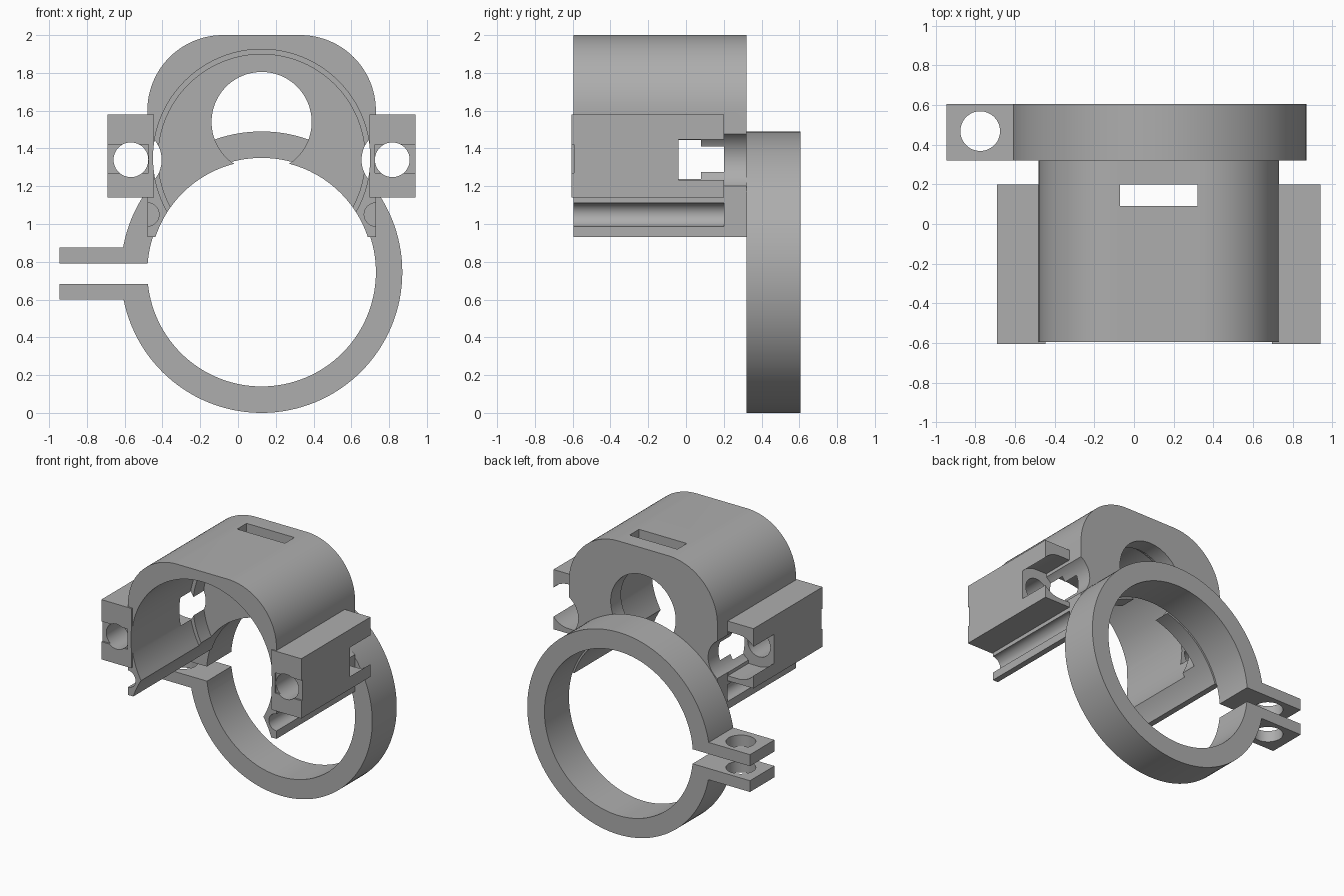
import bpy, math

if "Cube" in bpy.data.objects:
    bpy.data.objects.remove(bpy.data.objects["Cube"], do_unlink=True)

CX = 0.125          # shared symmetry plane of the ring and housing
RING_Z = 0.745      # ring axis height
ARCH_Z = 1.35       # housing cavity axis height

grey = bpy.data.materials.new("plain grey")
grey.use_nodes = True
grey.diffuse_color = (0.42, 0.42, 0.42, 1)
grey.node_tree.nodes["Principled BSDF"].inputs["Base Color"].default_value = (0.42, 0.42, 0.42, 1)


def extrude(name, pts, y0, y1):
    """Extrude an x-z outline along y."""
    n = len(pts)
    verts = [(x, y, z) for y in (y0, y1) for x, z in pts]
    faces = [list(range(n)), list(range(2 * n - 1, n - 1, -1))]
    faces += [[i, i + n, (i + 1) % n + n, (i + 1) % n] for i in range(n)]
    mesh = bpy.data.meshes.new(name)
    mesh.from_pydata(verts, [], faces)
    mesh.materials.append(grey)
    ob = bpy.data.objects.new(name, mesh)
    bpy.context.collection.objects.link(ob)
    return ob


def arc(cx, cz, r, a0, a1, n):
    return [(cx + r * math.cos(math.radians(a0 + (a1 - a0) * i / n)),
             cz + r * math.sin(math.radians(a0 + (a1 - a0) * i / n))) for i in range(n + 1)]


def rod(name, cx, cz, r, y0, y1, n=96):
    return extrude(name, arc(cx, cz, r, 0, 360, n)[:-1], y0, y1)


def box(name, x0, x1, y0, y1, z0, z1):
    return extrude(name, [(x0, z0), (x1, z0), (x1, z1), (x0, z1)], y0, y1)


def combine(ob, tool, operation="DIFFERENCE"):
    tool.hide_render = True
    mod = ob.modifiers.new("bool", "BOOLEAN")
    mod.operation = operation
    mod.solver = "EXACT"
    mod.object = tool
    bpy.context.view_layer.objects.active = ob
    bpy.ops.object.modifier_apply(modifier=mod.name)
    bpy.data.objects.remove(tool, do_unlink=True)


def finish(ob):
    # consistent outward normals come from the boolean; keep edges crisp
    bpy.ops.object.select_all(action="DESELECT")
    ob.select_set(True)
    bpy.context.view_layer.objects.active = ob
    bpy.ops.object.mode_set(mode="EDIT")
    bpy.ops.mesh.select_all(action="SELECT")
    bpy.ops.mesh.normals_make_consistent(inside=False)
    bpy.ops.object.mode_set(mode="OBJECT")
    bpy.ops.object.shade_smooth_by_angle(angle=math.radians(30))


# Clamp ring with two bolt tabs
ring = rod("clamp_ring", CX, RING_Z, 0.745, 0.32, 0.605, 128)
combine(ring, box("tabs", -0.945, -0.4, 0.32, 0.605, 0.6, 0.875), "UNION")
combine(ring, rod("bore", CX, RING_Z, 0.605, 0.2, 0.7, 128))
combine(ring, box("split", -1.1, -0.3, 0.2, 0.7, 0.683, 0.79))
bolt = rod("bolt_hole", 0, 0, 0.1, -0.5, 0.5, 48)
bolt.rotation_euler = (math.pi / 2, 0, 0)
bolt.location = (-0.775, 0.468, 0.74)
bpy.context.view_layer.update()
combine(ring, bolt)
finish(ring)

# Arched housing, open at the front and below
outline = [(-0.48, 0.93), (0.73, 0.93)]
outline += arc(0.33, 1.6, 0.4, 0, 90, 24) + arc(-0.08, 1.6, 0.4, 90, 180, 24)
housing = extrude("housing", outline, -0.595, 0.32)

# Rail blocks on both sides
for side in (-1, 1):
    x_in, x_out = CX + side * 0.57, CX + side * 0.815
    combine(housing, box("rail", min(x_in, x_out), max(x_in, x_out),
                         -0.605, 0.2, 1.14, 1.58), "UNION")

# Main cavity, inner lip, ring clearance, rear port and top slot
combine(housing, rod("cavity", CX, ARCH_Z, 0.575, -0.8, 0.08))
combine(housing, rod("lip_bore", CX, ARCH_Z, 0.548, -0.7, 0.2))
combine(housing, rod("ring_clearance", CX, RING_Z, 0.592, -0.9, 0.5, 128))
combine(housing, rod("rear_port", CX, 1.54, 0.265, 0.1, 0.6))
combine(housing, box("top_slot", -0.07, 0.32, 0.09, 0.2, 1.6, 2.2))

# Rod hole, nut pocket, face notch and lower groove on each side
for side in (-1, 1):
    x = CX + side * 0.692
    combine(housing, rod("rod_hole", x, 1.34, 0.092, -0.8, 0.1, 48))
    combine(housing, rod("pocket", x, 1.34, 0.163, -0.04, 0.5, 64))
    a, b = sorted((x, CX + side * 0.606))
    combine(housing, box("pocket_side", a, b, -0.04, 0.25, 1.177, 1.503))
    a, b = sorted((CX + side * 0.6, CX + side * 0.9))
    combine(housing, box("face_notch", a, b, -0.7, -0.592, 1.27, 1.42))
    combine(housing, rod("groove", CX + side * 0.605, 1.05, 0.062, -0.8, 0.2, 40))
finish(housing)
